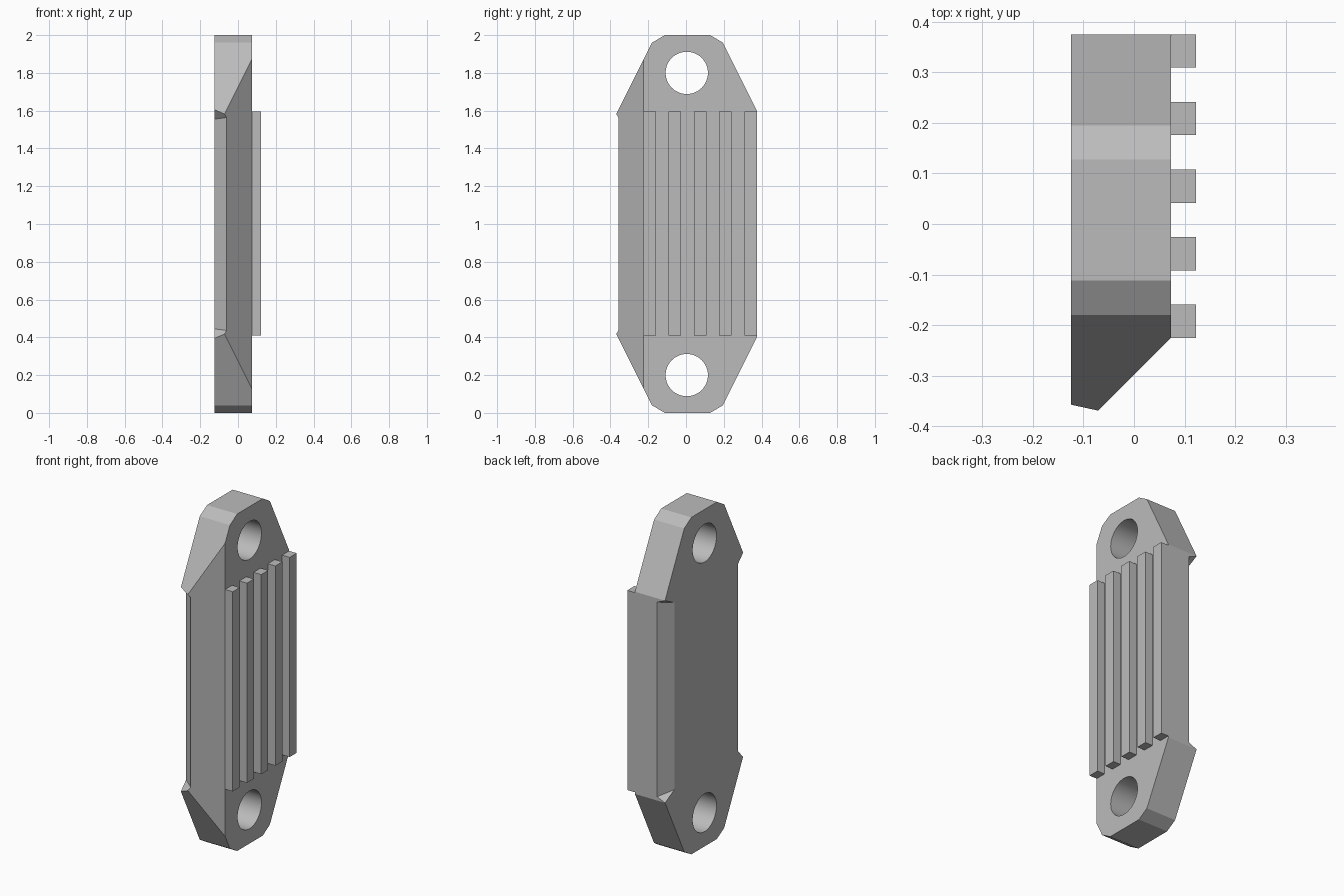
import bpy, bmesh, math
from mathutils import Matrix

old = bpy.data.objects.get("Cube")
if old:
    bpy.data.objects.remove(old, do_unlink=True)

grey = bpy.data.materials.new("grey")
grey.use_nodes = True
grey.diffuse_color = (0.5, 0.5, 0.5, 1)
grey.node_tree.nodes["Principled BSDF"].inputs["Base Color"].default_value = (0.5, 0.5, 0.5, 1)


def add_object(name, bm):
    bmesh.ops.recalc_face_normals(bm, faces=bm.faces)
    mesh = bpy.data.meshes.new(name)
    bm.to_mesh(mesh)
    bm.free()
    mesh.materials.append(grey)
    ob = bpy.data.objects.new(name, mesh)
    bpy.context.collection.objects.link(ob)
    return ob


def prism(name, lower, upper):
    """Solid between two matching rings of points."""
    bm = bmesh.new()
    a = [bm.verts.new(p) for p in lower]
    b = [bm.verts.new(p) for p in upper]
    bm.faces.new(a)
    bm.faces.new(b)
    for i in range(len(a)):
        j = (i + 1) % len(a)
        bm.faces.new((a[i], a[j], b[j], b[i]))
    return add_object(name, bm)


BACK, FACE = -0.125, 0.073

# Plate: tapered outline mirrored top to bottom
half = [(-0.39, 1.54), (-0.18, 1.96), (-0.112, 2), (0.128, 2), (0.195, 1.96), (0.375, 1.6)]
outline = half + [(y, 2 - z) for y, z in reversed(half)]
plate = prism("plate", [(BACK, y, z) for y, z in outline], [(FACE, y, z) for y, z in outline])

# Long bevel on the front edge
bm = bmesh.new()
bm.from_mesh(plate.data)
cut = bmesh.ops.bisect_plane(bm, geom=bm.verts[:] + bm.edges[:] + bm.faces[:],
                             plane_co=(FACE, -0.225, 0), plane_no=(1, -1, 0), clear_outer=True)
rim = [e for e in cut["geom_cut"] if isinstance(e, bmesh.types.BMEdge)]
bmesh.ops.contextual_create(bm, geom=rim)
bmesh.ops.recalc_face_normals(bm, faces=bm.faces)
bm.to_mesh(plate.data)
bm.free()

cutters = []

# Bolt holes
for z in (0.2, 1.8):
    bm = bmesh.new()
    bmesh.ops.create_cone(bm, cap_ends=True, segments=48, radius1=0.112, radius2=0.112, depth=1,
                          matrix=Matrix.Translation((0, 0.004, z)) @ Matrix.Rotation(math.pi / 2, 4, 'Y'))
    cutters.append(add_object("hole_cutter", bm))


# Reliefs along the two rear edges, with sloping ends
def relief(name, p, q, slope_x, slope_y):
    p2 = (2 * p[0] - q[0], 2 * p[1] - q[1])
    q2 = (2 * q[0] - p[0], 2 * q[1] - p[1])
    corner = (q2[0], p2[1] + math.copysign(0.04, p2[1]))
    ring = [(x, y, 1.555 + slope_x * (x - q[0]) + slope_y * (y - q[1])) for x, y in (p2, q2, corner)]
    return prism(name, [(x, y, 2 - z) for x, y, z in ring], ring)


cutters.append(relief("front_relief_cutter", (-0.06, -0.358), (BACK, -0.308), -0.66, -1.03))
cutters.append(relief("rear_relief_cutter", (-0.073, 0.375), (BACK, 0.288), -0.44, 0.52))

bpy.context.view_layer.objects.active = plate
for c in cutters:
    mod = plate.modifiers.new("cut", 'BOOLEAN')
    mod.operation = 'DIFFERENCE'
    mod.solver = 'EXACT'
    mod.object = c
    bpy.ops.object.modifier_apply(modifier=mod.name)
for c in cutters:
    bpy.data.objects.remove(c, do_unlink=True)

# Smooth hole walls, crisp edges elsewhere
bpy.ops.object.select_all(action='DESELECT')
plate.select_set(True)
bpy.ops.object.shade_smooth_by_angle(angle=math.radians(20))

# Raised ribs
for i in range(5):
    y = -0.225 + i * 0.1335
    ring = [(FACE, y), (0.123, y), (0.123, y + 0.066), (FACE, y + 0.066)]
    prism(f"rib_{i + 1}", [(a, b, 0.41) for a, b in ring], [(a, b, 1.595) for a, b in ring])
